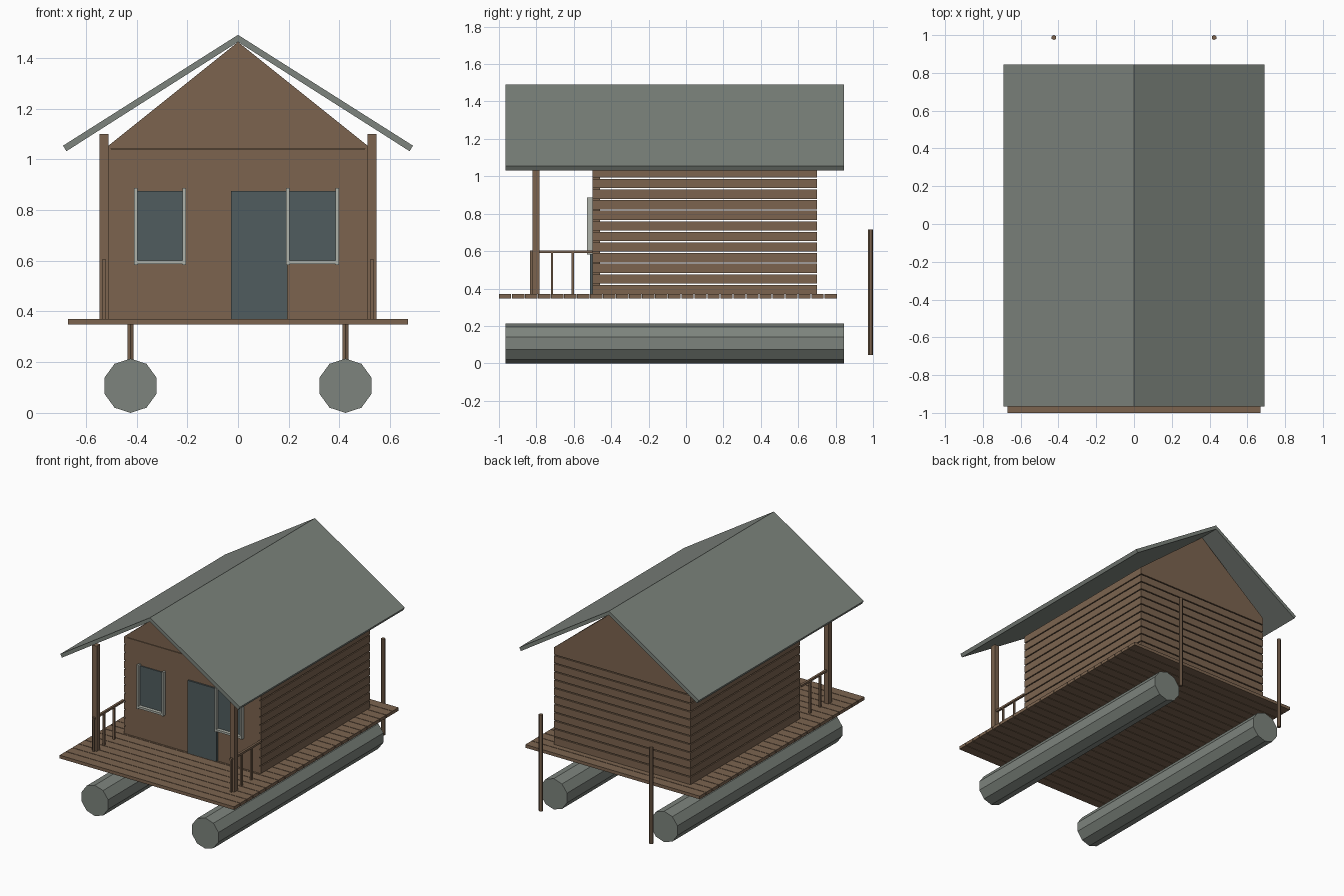
import bpy
from math import pi

cube = bpy.data.objects.get("Cube")
if cube:
    bpy.data.objects.remove(cube, do_unlink=True)


def material(name, rgb):
    m = bpy.data.materials.new(name)
    m.use_nodes = True
    m.diffuse_color = (*rgb, 1)
    m.node_tree.nodes["Principled BSDF"].inputs["Base Color"].default_value = (*rgb, 1)
    return m


WOOD = material("brown wood", (0.20, 0.127, 0.078))
METAL = material("grey metal", (0.205, 0.23, 0.205))
GLASS = material("dark teal panel", (0.08, 0.108, 0.113))
TRIM = material("pale trim", (0.43, 0.45, 0.40))


def make(name, verts, faces, mat):
    mesh = bpy.data.meshes.new(name)
    mesh.from_pydata(verts, [], faces)
    mesh.materials.append(mat)
    obj = bpy.data.objects.new(name, mesh)
    bpy.context.collection.objects.link(obj)
    return obj


def prism(name, profile, y0, y1, mat):
    """Extrude an anticlockwise x-z profile from y0 (front) to y1 (back)."""
    n = len(profile)
    verts = [(x, y, z) for y in (y0, y1) for x, z in profile]
    faces = [tuple(range(n)), tuple(reversed(range(n, 2 * n)))]
    faces += [(i, i + n, (i + 1) % n + n, (i + 1) % n) for i in range(n)]
    return make(name, verts, faces, mat)


def box(name, x0, x1, y0, y1, z0, z1, mat):
    return prism(name, [(x0, z0), (x1, z0), (x1, z1), (x0, z1)], y0, y1, mat)


def repeat(obj, count, axis, step):
    arr = obj.modifiers.new("repeat", "ARRAY")
    arr.count = count
    arr.use_relative_offset = False
    arr.use_constant_offset = True
    offset = [0, 0, 0]
    offset[axis] = step
    arr.constant_offset_displace = offset


def mirror(obj):
    obj.modifiers.new("mirror", "MIRROR").use_axis[0] = True


def cylinder(name, sides, radius, depth, location, rotation, mat):
    bpy.ops.mesh.primitive_cylinder_add(vertices=sides, radius=radius, depth=depth,
                                        location=location, rotation=rotation)
    obj = bpy.context.object
    obj.name = name
    obj.data.materials.append(mat)
    return obj


DECK = 0.37
EAVE = 1.05

# Deck of crosswise boards
pitch = 1.81 / 26
deck = box("deck_boards", -0.67, 0.67, -1, -1 + pitch - 0.004, 0.348, DECK, WOOD)
repeat(deck, 26, 1, pitch)

# Board siding on the sides and back, with open gaps
course = (EAVE - DECK) / 12
side = box("side_siding", 0.50, 0.525, -0.5, 0.70, DECK, DECK + course - 0.007, WOOD)
repeat(side, 12, 2, course)
mirror(side)
back = box("back_siding", -0.50, 0.50, 0.675, 0.70, DECK, DECK + course - 0.007, WOOD)
repeat(back, 12, 2, course)

# Solid front wall and the two gables
box("front_wall", -0.515, 0.515, -0.5, -0.46, DECK, 1.04, WOOD)
gable = [(-0.525, 1.043), (0.525, 1.043), (0, 1.463)]
prism("front_gable", gable, -0.5, -0.46, WOOD)
prism("back_gable", gable, 0.66, 0.70, WOOD)

# Roof slabs
slab = [(0, 1.463), (0.677, 1.032), (0.69, 1.054), (0, 1.491)]
mirror(prism("roof_slab", slab, -0.965, 0.845, METAL))

# Door, window panes and their trim
box("door", -0.028, 0.195, -0.512, -0.498, DECK, 0.875, GLASS)
for label, x0, x1 in (("right", -0.41, -0.205), ("left", 0.19, 0.398)):
    box(label + "_window_pane", x0 + 0.006, x1 - 0.006, -0.507, -0.498, 0.595, 0.875, GLASS)
    box(label + "_window_sill", x0, x1, -0.53, -0.5, 0.588, 0.602, TRIM)
    for part, x in (("_window_jamb_a", x0), ("_window_jamb_b", x1 - 0.013)):
        box(label + part, x, x + 0.013, -0.53, -0.5, 0.583, 0.887, TRIM)

# Porch posts and railings
mirror(box("porch_post", 0.511, 0.546, -0.82, -0.782, DECK, 1.10, WOOD))
mirror(box("rail_top", 0.52, 0.536, -0.835, -0.5, 0.59, 0.604, WOOD))
baluster = box("rail_baluster", 0.522, 0.534, -0.834, -0.821, DECK, 0.592, WOOD)
repeat(baluster, 3, 1, 0.111)
mirror(baluster)

# Floats and mooring poles
for label, s in (("right", -1), ("left", 1)):
    x = s * 0.424
    cylinder(label + "_float", 10, 0.107, 1.81, (x, -0.06, 0.107), (pi / 2, 0, 0), METAL)
    cylinder(label + "_mooring_pole", 6, 0.0135, 0.67, (x, 0.987, 0.38), (0, 0, 0), WOOD)
